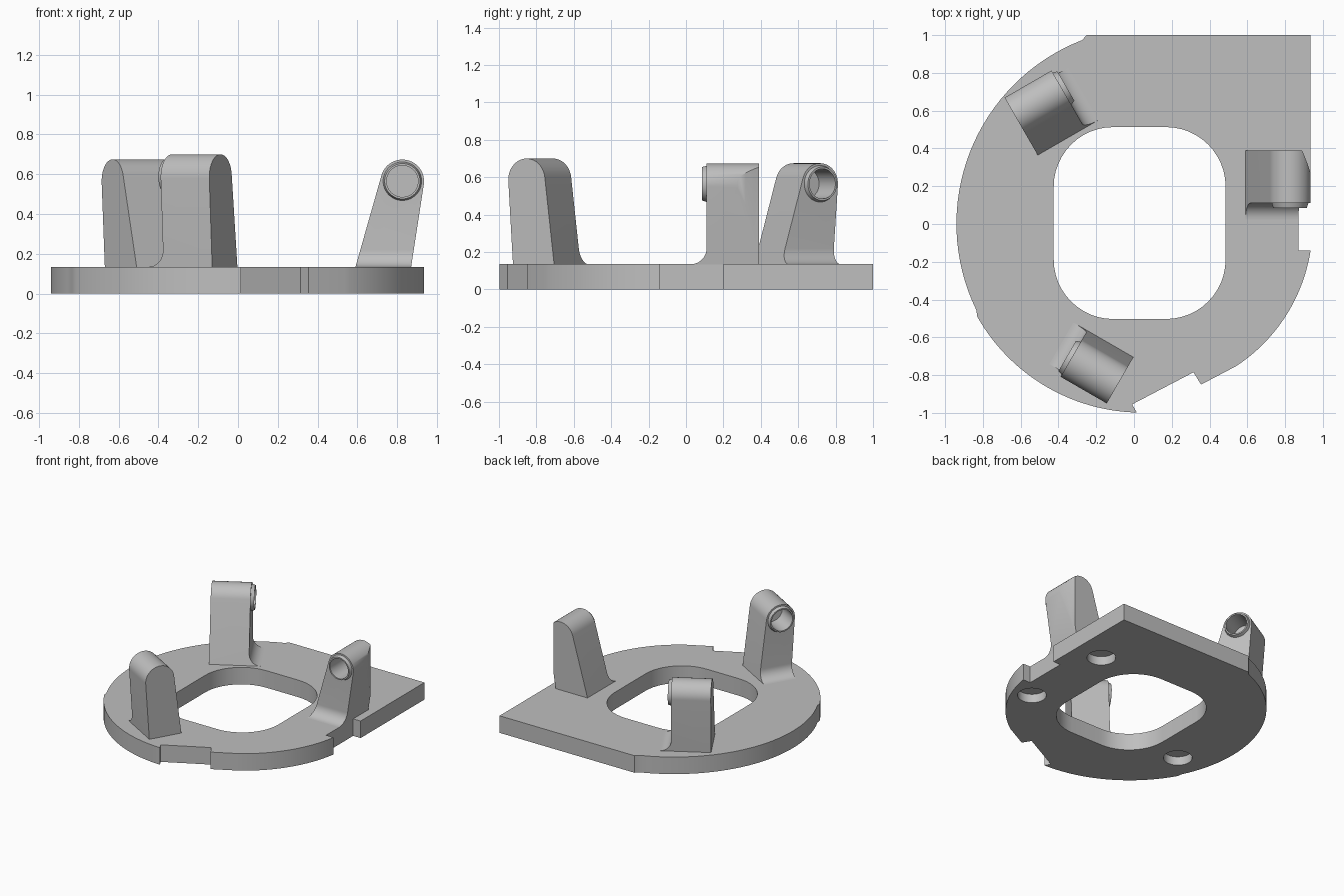
import bpy, bmesh
from math import cos, sin, pi, atan2, acos, hypot, radians
from mathutils import Vector, Matrix

cube = bpy.data.objects.get("Cube")
if cube:
    bpy.data.objects.remove(cube, do_unlink=True)

GREY = bpy.data.materials.new("light grey")
GREY.use_nodes = True
GREY.diffuse_color = (0.52, 0.52, 0.52, 1)
GREY.node_tree.nodes["Principled BSDF"].inputs["Base Color"].default_value = (0.52, 0.52, 0.52, 1)

PLATE_TOP = 0.135


def arc(cx, cy, r, a0, a1, n=12):
    return [(cx + r * cos(a0 + (a1 - a0) * i / n), cy + r * sin(a0 + (a1 - a0) * i / n))
            for i in range(n + 1)]


def arc_through(p, q, s, n=32):
    """Arc from p through q to s, the short way round through q."""
    (ax, ay), (bx, by), (cx, cy) = p, q, s
    d = 2 * (ax * (by - cy) + bx * (cy - ay) + cx * (ay - by))
    a2, b2, c2 = ax * ax + ay * ay, bx * bx + by * by, cx * cx + cy * cy
    ux = (a2 * (by - cy) + b2 * (cy - ay) + c2 * (ay - by)) / d
    uy = (a2 * (cx - bx) + b2 * (ax - cx) + c2 * (bx - ax)) / d
    start, end = atan2(ay - uy, ax - ux), atan2(cy - uy, cx - ux)
    sweep = (end - start + pi) % (2 * pi) - pi
    return arc(ux, uy, hypot(ax - ux, ay - uy), start, start + sweep, n)


def finish(name, bm):
    bmesh.ops.recalc_face_normals(bm, faces=bm.faces)
    mesh = bpy.data.meshes.new(name)
    bm.to_mesh(mesh)
    bm.free()
    mesh.materials.append(GREY)
    ob = bpy.data.objects.new(name, mesh)
    bpy.context.collection.objects.link(ob)
    return ob


def prism(name, profile, lo, hi, axis="z"):
    """Extrude a 2D profile between lo and hi along an axis."""
    place = {"x": lambda u, v, w: (w, u, v),
             "y": lambda u, v, w: (u, w, v),
             "z": lambda u, v, w: (u, v, w)}[axis]
    bm = bmesh.new()
    face = bm.faces.new([bm.verts.new(place(u, v, lo)) for u, v in profile])
    new = bmesh.ops.extrude_face_region(bm, geom=[face])["geom"]
    shift = Vector(place(0, 0, hi - lo))
    bmesh.ops.translate(bm, vec=shift, verts=[e for e in new if isinstance(e, bmesh.types.BMVert)])
    return finish(name, bm)


def disc(name, x, y, r, lo, hi, axis="z", n=48):
    return prism(name, arc(x, y, r, 0, 2 * pi, n)[:-1], lo, hi, axis)


def combine(ob, tool, operation):
    tool.hide_render = True
    mod = ob.modifiers.new("cut", "BOOLEAN")
    mod.operation, mod.object, mod.solver = operation, tool, "EXACT"
    bpy.ops.object.select_all(action="DESELECT")
    bpy.context.view_layer.objects.active = ob
    ob.select_set(True)
    bpy.ops.object.modifier_apply(modifier=mod.name)
    bpy.data.objects.remove(tool, do_unlink=True)


def smooth(ob):
    bpy.ops.object.select_all(action="DESELECT")
    bpy.context.view_layer.objects.active = ob
    ob.select_set(True)
    bpy.ops.object.shade_smooth_by_angle(angle=radians(30))


# Base plate: rounded outline with a square corner and edge notches
outline = [(0.935, 0.2), (0.935, 1.0), (-0.25, 1.0)]
outline += arc_through((-0.276, 0.973), (-0.94, 0.02), (-0.835, -0.455))
outline += arc_through((-0.83, -0.49), (-0.467, -0.86), (0.015, -0.998))
outline += [(-0.01, -0.955), (0.315, -0.785), (0.355, -0.85)]
outline += arc_through((0.54, -0.753), (0.795, -0.5), (0.935, -0.14))
outline += [(0.87, -0.14), (0.87, 0.2)]
plate = prism("base_plate", outline, 0, PLATE_TOP)

# Central rounded-square opening
R = 0.315
opening = []
for k, (sx, sy) in enumerate([(1, 1), (-1, 1), (-1, -1), (1, -1)]):
    opening += arc(0.03 + sx * (0.455 - R), 0.005 + sy * (0.508 - R), R,
                   k * pi / 2, (k + 1) * pi / 2)
combine(plate, prism("opening_cutter", opening, -0.1, 0.3), "DIFFERENCE")

# Blind round recesses in the underside
for x, y in [(0.74, -0.275), (0.705, 0.47), (-0.66, -0.29)]:
    combine(plate, disc("recess_cutter", x, y, 0.105, -0.1, 0.07), "DIFFERENCE")
smooth(plate)


def post(name, angle, y0, y1, r_in, r_out, rc, zc, rad, trim=False):
    """Leaning arm with a rounded head, a foot fillet and a bored boss."""
    zb, fillet = PLATE_TOP - 0.002, 0.085

    def tangent(r, side):
        dx, dz = r - rc, zb - zc
        return atan2(dz, dx) + side * acos(rad / hypot(dx, dz))

    head = arc(rc, zc, rad, tangent(r_out, 1), tangent(r_in, -1) + 2 * pi, 24)
    ob = prism(name, [(r_in, zb), (r_out, zb)] + head, y0 - fillet, y1, "y")

    # Concave foot on the boss side
    top = zc + 0.3
    cut = arc(y0 - fillet, PLATE_TOP + fillet, fillet, -pi / 2, 0)
    cut += [(y0, top), (y0 - 0.2, top), (y0 - 0.2, PLATE_TOP)]
    combine(ob, prism("foot_cutter", cut, 0.3, 1.2, "x"), "DIFFERENCE")

    # Tapered boss and its blind bore
    bm = bmesh.new()
    bmesh.ops.create_cone(bm, cap_ends=True, segments=48, radius1=rad - 0.006,
                          radius2=rad - 0.02, depth=0.045,
                          matrix=Matrix.Translation((rc, y0 - 0.0025, zc))
                          @ Matrix.Rotation(pi / 2, 4, "X"))
    combine(ob, finish("boss", bm), "UNION")
    combine(ob, disc("bore_cutter", rc, zc, rad - 0.03, y0 - 0.1, y0 + 0.15, "y"), "DIFFERENCE")

    # Outer corner trimmed to a round envelope
    if trim:
        combine(ob, disc("trim_cutter", 0.03, 0, 0.944, -0.1, 1, n=128), "INTERSECT")
    ob.data.transform(Matrix.Rotation(radians(angle), 4, "Z"))
    smooth(ob)


post("left_post", 0, 0.11, 0.39, 0.59, 0.87, 0.826, 0.565, 0.109, trim=True)
post("back_post", 120, -0.028, 0.259, 0.57, 0.89, 0.812, 0.565, 0.11)
post("front_post", -120, 0.068, 0.35, 0.612, 0.866, 0.782, 0.587, 0.113)
